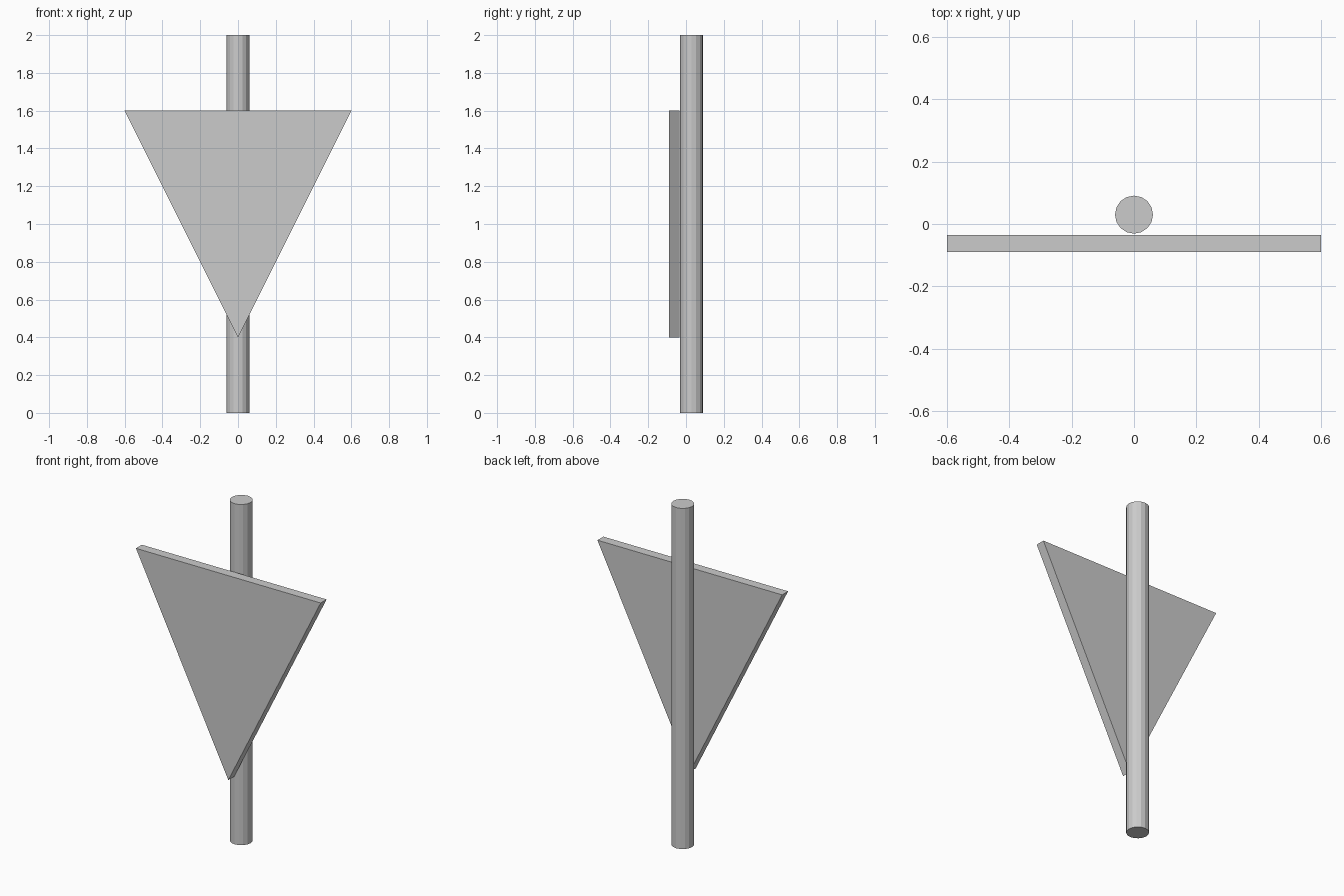
import bpy, bmesh

if "Cube" in bpy.data.objects:
    bpy.data.objects.remove(bpy.data.objects["Cube"])

# Round post standing behind the panel
bpy.ops.mesh.primitive_cylinder_add(vertices=16, radius=0.061, depth=2.0,
                                    location=(0, 0.03, 1.0))
bpy.context.object.name = "post"

# Downward-pointing triangular panel, extruded from its front outline
bm = bmesh.new()
outline = [(-0.6, 1.6), (0.0, 0.4), (0.6, 1.6)]
face = bm.faces.new([bm.verts.new((x, -0.09, z)) for x, z in outline])
ext = bmesh.ops.extrude_face_region(bm, geom=[face])
back = [v for v in ext["geom"] if isinstance(v, bmesh.types.BMVert)]
bmesh.ops.translate(bm, verts=back, vec=(0, 0.055, 0))
bmesh.ops.recalc_face_normals(bm, faces=bm.faces)
mesh = bpy.data.meshes.new("sign_panel")
bm.to_mesh(mesh)
bm.free()
bpy.context.collection.objects.link(bpy.data.objects.new("sign_panel", mesh))
